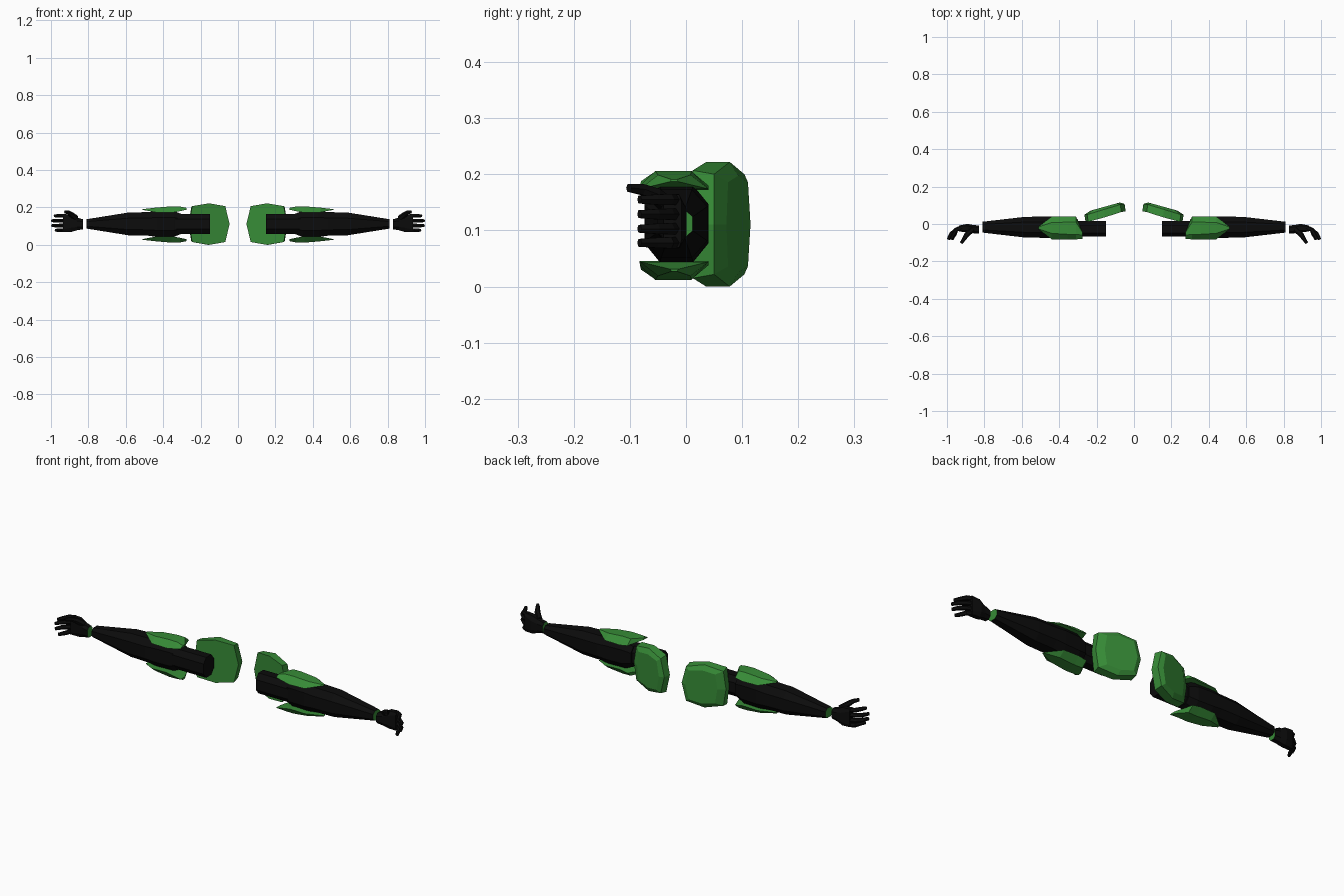
import bpy, bmesh
from mathutils import Vector

if "Cube" in bpy.data.objects:
    bpy.data.objects.remove(bpy.data.objects["Cube"])


def material(name, rgb):
    m = bpy.data.materials.new(name)
    m.diffuse_color = (*rgb, 1)
    m.use_nodes = True
    m.node_tree.nodes["Principled BSDF"].inputs["Base Color"].default_value = m.diffuse_color
    return m


GREEN = material("armour green", (0.038, 0.26, 0.038))
BLACK = material("suit black", (0.0035, 0.0035, 0.0035))
CY, CZ = -0.017, 0.112          # arm axis


def loft(name, rings, mats, cap_slots=(0, 0)):
    """Bridge equal-length rings, cap both ends and mirror across x."""
    bm = bmesh.new()
    loops = [[bm.verts.new(p) for p in r] for r in rings]
    n = len(loops[0])
    for a, b in zip(loops, loops[1:]):
        for i in range(n):
            j = (i + 1) % n
            bm.faces.new((a[i], a[j], b[j], b[i]))
    for loop, slot in ((loops[0], cap_slots[0]), (loops[-1], cap_slots[1])):
        bm.faces.new(loop).material_index = slot
    bmesh.ops.recalc_face_normals(bm, faces=bm.faces)
    me = bpy.data.meshes.new(name)
    bm.to_mesh(me)
    bm.free()
    ob = bpy.data.objects.new(name, me)
    bpy.context.collection.objects.link(ob)
    for m in mats:
        me.materials.append(m)
    ob.modifiers.new("other side", 'MIRROR')
    return ob


def octagon(x, hy, hz, cy=CY, cz=CZ, c=0.5):
    """Chamfered rectangle in the yz plane."""
    pts = [(1, c), (c, 1), (-c, 1), (-1, c), (-1, -c), (-c, -1), (c, -1), (1, -c)]
    return [(x, cy + hy * a, cz + hz * b) for a, b in pts]


def tube(name, path, radii, n=6):
    """Faceted finger following a bent path in the xy plane mostly."""
    path = [Vector(p) for p in path]
    rings = []
    for i, p in enumerate(path):
        d = (path[min(i + 1, len(path) - 1)] - path[max(i - 1, 0)]).normalized()
        u = d.cross(Vector((0, 0, 1))).normalized()
        v = u.cross(d)
        r = radii[i]
        rings.append([p + r * (a * u + b * v) for a, b in
                      ((1, 0), (.5, .87), (-.5, .87), (-1, 0), (-.5, -.87), (.5, -.87))])
    return loft(name, rings, [BLACK])


# Upper arm and forearm
loft("upper_arm", [octagon(0.15, 0.042, 0.053, cy=-0.026),
                   octagon(0.34, 0.042, 0.053, cy=-0.026)], [BLACK])
loft("forearm", [octagon(x, hy, hz) for x, hy, hz in (
    (0.30, 0.042, 0.052), (0.345, 0.053, 0.07), (0.43, 0.057, 0.07),
    (0.48, 0.057, 0.063), (0.585, 0.055, 0.061), (0.81, 0.029, 0.025))],
    [BLACK, GREEN], (0, 1))

# Shoulder pad: tilted slab with an eight-sided outline
outline = [(0.045, 0), (0.068, 0.096), (0.155, 0.111), (0.245, 0.096),
           (0.26, 0), (0.245, -0.096), (0.155, -0.111), (0.068, -0.096)]
front_y = [0.068, 0.064, 0.036, 0.012, 0.016, 0.012, 0.036, 0.064]
back_y = [0.107, 0.104, 0.078, 0.05, 0.05, 0.05, 0.078, 0.104]
front = [(x, y, 0.111 + z) for (x, z), y in zip(outline, front_y)]
back = [(0.05 + (x - 0.045), y, 0.111 + z * (0.93 if abs(z) < 0.1 else 1))
        for (x, z), y in zip(outline, back_y)]
# shallow crown on the back face
crown = [(0.155 + (x - 0.155) * 0.72, 0.093 - (x - 0.155) * 0.2, 0.111 + z * 0.78)
         for x, z in outline]
loft("shoulder_pad", [front, back, crown], [GREEN])

# Elbow guards above and below the forearm
stations = [  # x, side y, low z, top y, top z
    (0.275, (-0.08, -0.045), 0.188, (-0.06, -0.045), 0.198),
    (0.31, (-0.082, 0.04), 0.18, (-0.055, 0.01), 0.205),
    (0.355, (-0.083, 0.04), 0.172, (-0.055, 0.01), 0.206),
    (0.44, (-0.082, 0.04), 0.174, (-0.05, 0.008), 0.199),
    (0.51, (-0.028, -0.014), 0.187, (-0.026, -0.016), 0.191)]
for label, flip in (("upper_elbow_guard", False), ("lower_elbow_guard", True)):
    rings = []
    for x, (a, b), zl, (c, d), zt in stations:
        ring = [(x, a, zl), (x, c, zt), (x, d, zt), (x, b, zl)]
        rings.append([(px, py, 0.218 - pz if flip else pz) for px, py, pz in ring])
    loft(label, rings, [GREEN])

# Hand: palm, four curled fingers and a thumb
loft("palm", [octagon(0.83, 0.022, 0.027, -0.03, 0.11),
              octagon(0.862, 0.022, 0.034, -0.027, 0.112),
              octagon(0.89, 0.023, 0.046, -0.022, 0.115),
              octagon(0.935, 0.016, 0.047, -0.024, 0.117, 0.75)],
     [BLACK, GREEN], (1, 0))
for i, (z, reach) in enumerate(((0.155, 0.985), (0.129, 1.0), (0.103, 0.998), (0.078, 0.98))):
    zt = z
    tube(f"finger_{i + 1}", [(0.92, -0.018, z), (0.95, -0.03, z),
                             (reach - 0.022, -0.053, zt), (reach - 0.006, -0.083, zt)],
         (0.0115, 0.0115, 0.0105, 0.008))
tube("thumb", [(0.865, -0.03, 0.142), (0.893, -0.055, 0.163),
               (0.907, -0.078, 0.173), (0.924, -0.102, 0.176)],
     (0.016, 0.014, 0.011, 0.008))
